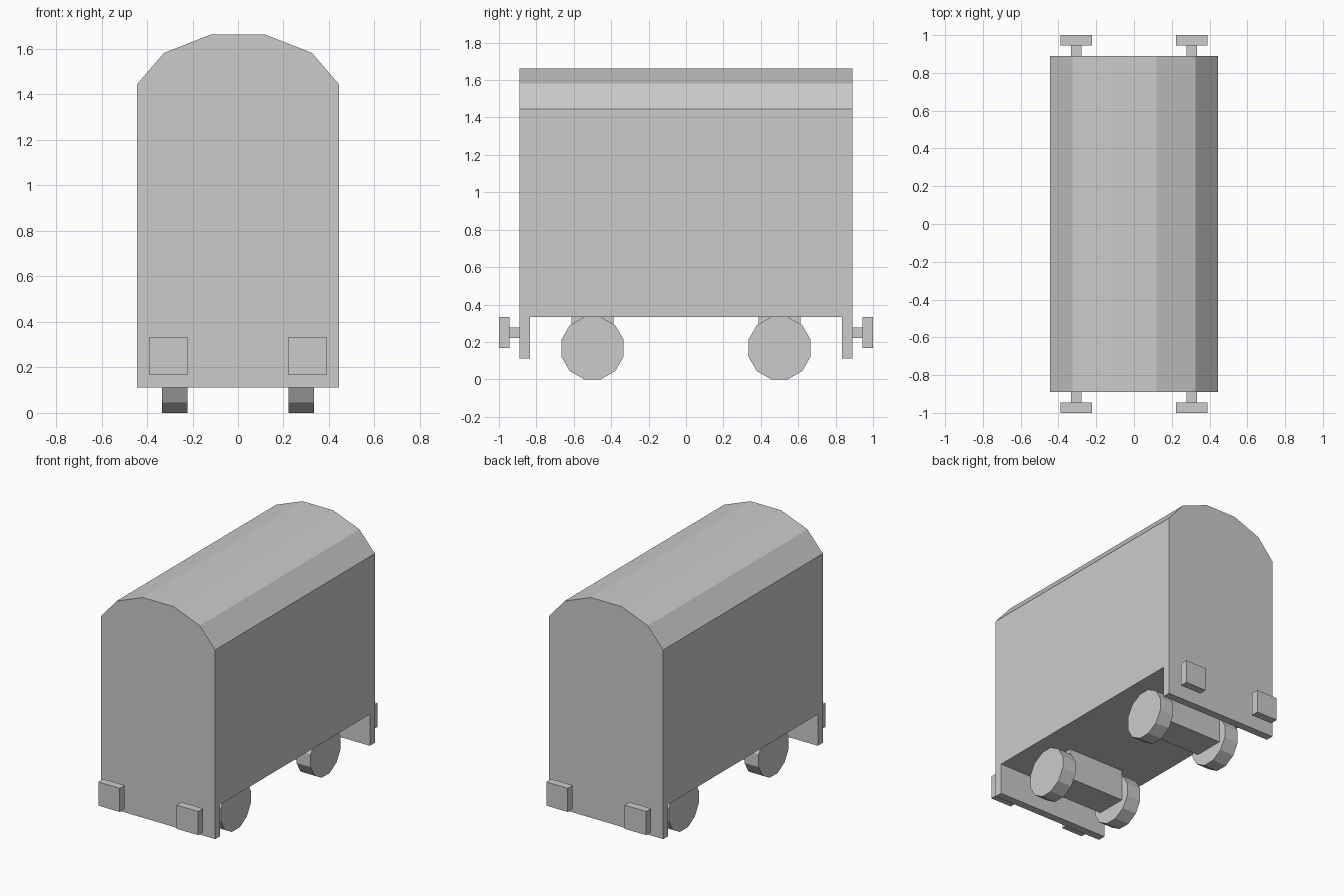
import bpy, bmesh, math
from mathutils import Matrix

if "Cube" in bpy.data.objects:
    bpy.data.objects.remove(bpy.data.objects["Cube"])

U = 1 / 18  # the wagon is laid out on a grid of this step

grey = bpy.data.materials.new("light grey")
grey.diffuse_color = (0.6, 0.6, 0.6, 1)
grey.use_nodes = True
grey.node_tree.nodes["Principled BSDF"].inputs["Base Color"].default_value = grey.diffuse_color


def add_object(name, bm):
    bmesh.ops.recalc_face_normals(bm, faces=bm.faces)
    mesh = bpy.data.meshes.new(name)
    bm.to_mesh(mesh)
    bm.free()
    mesh.materials.append(grey)
    obj = bpy.data.objects.new(name, mesh)
    bpy.context.collection.objects.link(obj)
    return obj


def box(name, x, y, z):
    """Box given by its (low, high) range on each axis."""
    bm = bmesh.new()
    centre = [(a + b) / 2 for a, b in (x, y, z)]
    size = [abs(b - a) for a, b in (x, y, z)]
    bmesh.ops.create_cube(bm, size=1, matrix=Matrix.Translation(centre) @ Matrix.Diagonal((*size, 1)))
    return add_object(name, bm)


def wheel(name, x, y):
    """Twelve-sided disc lying across the x axis, flat side down."""
    bm = bmesh.new()
    radius = 3 * U / math.cos(math.pi / 12)
    place = (Matrix.Translation((x, y, 3 * U)) @ Matrix.Rotation(math.pi / 2, 4, 'Y')
             @ Matrix.Rotation(math.pi / 12, 4, 'Z'))
    bmesh.ops.create_cone(bm, cap_ends=True, segments=12, radius1=radius, radius2=radius,
                          depth=2 * U, matrix=place)
    return add_object(name, bm)


# Body with a faceted arched roof: half profile mirrored, then extruded along y
half = [(8 * U, 2 * U), (8 * U, 26 * U), (0.325, 1.583), (0.12, 1.663)]
profile = half + [(-x, z) for x, z in reversed(half)]
bm = bmesh.new()
end = bm.faces.new([bm.verts.new((x, -16 * U, z)) for x, z in profile])
new = bmesh.ops.extrude_face_region(bm, geom=[end])["geom"]
bmesh.ops.translate(bm, vec=(0, 32 * U, 0), verts=[v for v in new if isinstance(v, bmesh.types.BMVert)])
body = add_object("body", bm)

# Open the underside between the two end plates
cutter = box("underside_cutter", (-1, 1), (-15 * U, 15 * U), (-0.5, 6 * U))
cut = body.modifiers.new("underside", 'BOOLEAN')
cut.operation = 'DIFFERENCE'
cut.solver = 'EXACT'
cut.object = cutter
bpy.context.view_layer.objects.active = body
bpy.ops.object.modifier_apply(modifier=cut.name)
bpy.data.objects.remove(cutter)

for sy, end_name in ((-1, "front"), (1, "back")):
    # Axle beam between each pair of wheels
    box(f"{end_name}_axle_beam", (-4 * U, 4 * U), (sy * 9 * U - 2 * U, sy * 9 * U + 2 * U), (2 * U, 6 * U))
    for sx, side in ((-1, "left"), (1, "right")):
        wheel(f"{end_name}_{side}_wheel", sx * 5 * U, sy * 9 * U)
        # Buffer: short stem and square pad
        x = sx * 5.5 * U
        box(f"{end_name}_{side}_buffer_stem", (x - U / 2, x + U / 2),
            (sy * 16 * U, sy * 17 * U), (4 * U, 5 * U))
        box(f"{end_name}_{side}_buffer_pad", (x - 1.5 * U, x + 1.5 * U),
            (sy * 17 * U, sy * 18 * U), (3 * U, 6 * U))
